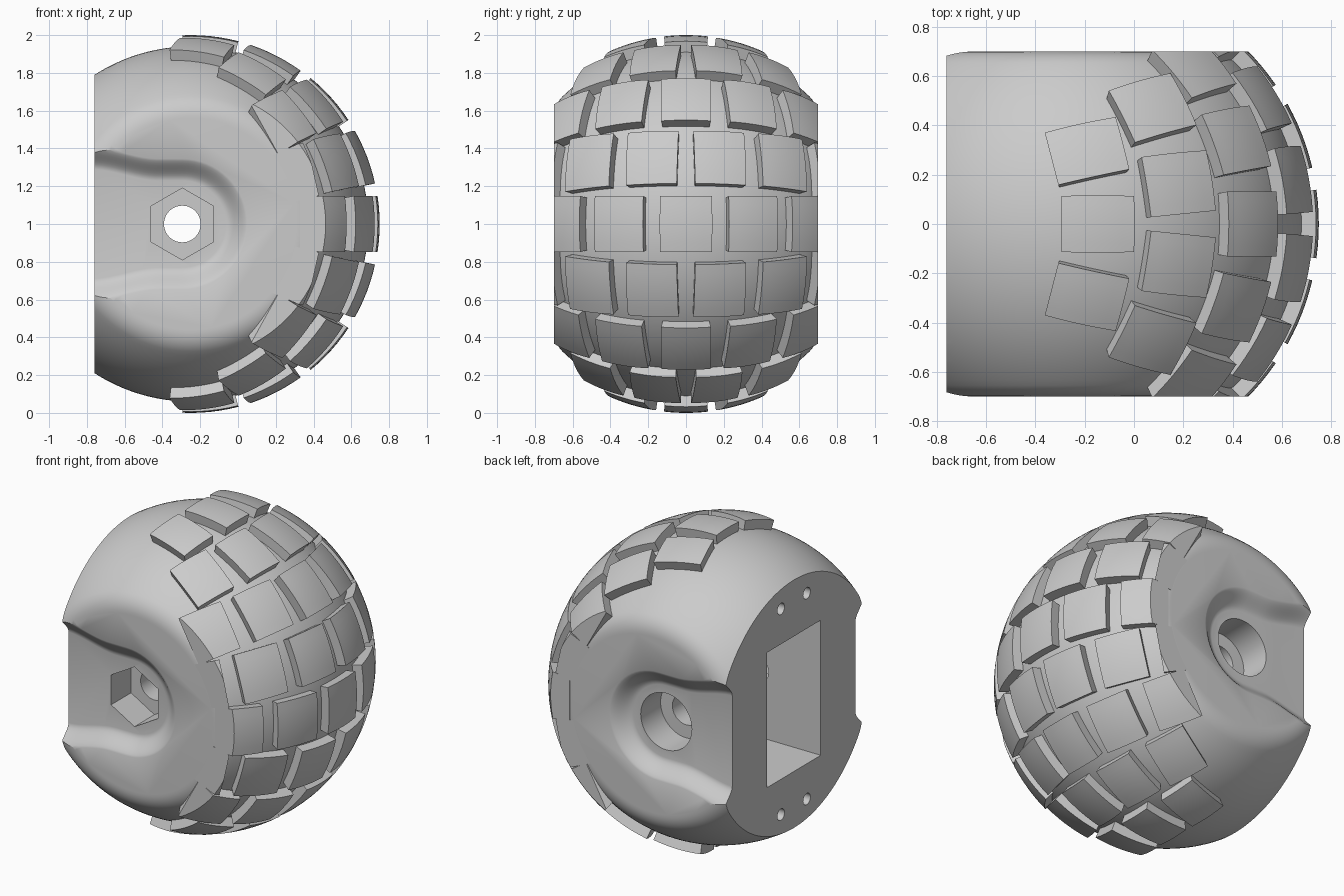
import bpy, bmesh, math
from mathutils import Matrix, Vector

if "Cube" in bpy.data.objects:
    bpy.data.objects.remove(bpy.data.objects["Cube"])

CX, CZ = -0.25, 1.0        # ball centre
R_BALL, R_TREAD = 0.94, 1.0
SIDE, BACK = 0.70, -0.76   # flat side planes and flat rear plane
AXLE_X = -0.295

grey = bpy.data.materials.new("light grey")
grey.diffuse_color = (0.6, 0.6, 0.6, 1)
grey.use_nodes = True
grey.node_tree.nodes["Principled BSDF"].inputs["Base Color"].default_value = grey.diffuse_color


def finish(bm, name):
    bmesh.ops.recalc_face_normals(bm, faces=bm.faces)
    me = bpy.data.meshes.new(name)
    bm.to_mesh(me)
    bm.free()
    ob = bpy.data.objects.new(name, me)
    bpy.context.collection.objects.link(ob)
    me.materials.append(grey)
    return ob


def loft(loops, name):
    """Closed solid from a stack of equal-length loops, capped at both ends."""
    bm = bmesh.new()
    rings = [[bm.verts.new(p) for p in loop] for loop in loops]
    n = len(rings[0])
    for a, b in zip(rings, rings[1:]):
        for i in range(n):
            j = (i + 1) % n
            bm.faces.new((a[i], a[j], b[j], b[i]))
    bm.faces.new(rings[0])
    bm.faces.new(rings[-1])
    return bm if name is None else finish(bm, name)


def cut_plane(bm, co, no):
    """Slice away the side the normal points to and cap the cut."""
    res = bmesh.ops.bisect_plane(bm, geom=bm.verts[:] + bm.edges[:] + bm.faces[:],
                                 plane_co=co, plane_no=no, clear_outer=True)
    edges = [g for g in res["geom_cut"] if isinstance(g, bmesh.types.BMEdge)]
    if edges and bm.faces:
        bmesh.ops.holes_fill(bm, edges=edges, sides=0)


def circle(r, n, phase=0.0):
    return [(r * math.cos(phase + 2 * math.pi * i / n),
             r * math.sin(phase + 2 * math.pi * i / n)) for i in range(n)]


def smooth(t):
    t = min(max(t, 0), 1)
    return t * t * (3 - 2 * t)


# Ball body: turned around the y axis, with soft rims to the flat sides
half = []
Y0 = 0.655
lat0 = math.asin(Y0 / R_BALL)
for i in range(25):
    a = lat0 * i / 24
    half.append((R_BALL * math.cos(a), R_BALL * math.sin(a)))
p0, p1, p2 = half[-1], (0.627, SIDE), (0.56, SIDE)
for i in range(1, 9):
    t = i / 8
    half.append(tuple((1 - t) ** 2 * a + 2 * t * (1 - t) * b + t * t * c
                      for a, b, c in zip(p0, p1, p2)))
profile = [(r, -y) for r, y in reversed(half[1:])] + half
bm = loft([[(CX + x, y, CZ + z) for x, z in circle(r, 128)] for r, y in profile], None)
cut_plane(bm, (BACK, 0, 0), (-1, 0, 0))
body = finish(bm, "ball_body")

cutters = []


def prism_y(name, r, n, y0, y1, phase=0.0):
    cutters.append(loft([[(AXLE_X + x, y, CZ + z) for x, z in circle(r, n, phase)]
                         for y in (y0, y1)], name))


# Side recess: round at the axle, flaring out to the rear
def recess_outline(d):
    top = []
    for i in range(20):
        x = -1.0 + (AXLE_X + 1.0) * i / 20
        top.append((x, 0.36 + 0.06 * smooth((-0.42 - x) / 0.36) + d))
    arc = []
    for i in range(33):
        a = math.pi / 2 - math.pi * i / 32
        arc.append((AXLE_X + (0.36 + d) * math.cos(a), (0.36 + d) * math.sin(a)))
    return top + arc + [(x, -z) for x, z in reversed(top)]


for s, label in ((-1, "front"), (1, "rear")):
    steps = [(0.0, 0.9)] + [(-0.13 * t / 10, 0.703 - 0.083 * smooth(t / 10))
                            for t in range(11)]
    cutters.append(loft([[(x, s * y, CZ + z) for x, z in recess_outline(d)]
                         for d, y in steps], label + "_recess_cutter"))

# Axle bore with a hexagonal seat on one side and a round seat on the other
prism_y("hex_seat_cutter", 0.19, 6, -0.9, -0.42, math.pi / 2)
prism_y("round_seat_cutter", 0.18, 48, 0.42, 0.9)
prism_y("axle_bore_cutter", 0.097, 48, -0.95, 0.95)

# Rectangular pocket and four screw holes in the rear plane
cutters.append(loft([[(x, y, z) for y, z in ((-.27, .57), (.27, .57), (.27, 1.43), (-.27, 1.43))]
                     for x in (-1.0, -0.12)], "pocket_cutter"))
for y in (-0.13, 0.13):
    for z in (0.345, 1.655):
        cutters.append(loft([[(x, y + a, z + b) for a, b in circle(0.036, 24)]
                             for x in (-1.0, -0.60)], "screw_hole_cutter"))

bpy.context.view_layer.objects.active = body
for c in cutters:
    mod = body.modifiers.new("cut", "BOOLEAN")
    mod.operation, mod.solver, mod.object = "DIFFERENCE", "EXACT", c
    bpy.ops.object.modifier_apply(modifier=mod.name)
    bpy.data.objects.remove(c)


# Tread blocks: curved pads on the ball, staggered row by row
def tread_block(row, col):
    e0 = math.radians(21) * row
    lat = math.radians(21.2) * col * (1 - 0.08 * e0 * e0)
    elev = e0 * (1 + 0.3 * lat * lat)
    twist = 0.5 * lat * e0
    hv = math.radians(8.0) * (1 - 0.08 * e0 * e0)
    hu = math.radians(8.6)
    rot = (Matrix.Rotation(-elev, 3, "Y") @ Matrix.Rotation(lat, 3, "Z")
           @ Matrix.Rotation(twist, 3, "X"))
    n = 6
    bm = bmesh.new()
    grids = []
    for rad in (0.90, R_TREAD):
        grid = []
        for i in range(n + 1):
            for j in range(n + 1):
                u, v = hu * (2 * i / n - 1), hv * (2 * j / n - 1)
                d = Vector((1, math.tan(v), math.tan(u))).normalized()
                grid.append(bm.verts.new(rot @ d * rad + Vector((CX, 0, CZ))))
        grids.append(grid)
        for i in range(n):
            for j in range(n):
                k = i * (n + 1) + j
                bm.faces.new((grid[k], grid[k + 1], grid[k + n + 2], grid[k + n + 1]))
    # side walls follow the border of the pad
    m = n + 1
    border = ([j for j in range(n)] + [i * m + n for i in range(n)]
              + [n * m + j for j in range(n, 0, -1)] + [i * m for i in range(n, 0, -1)])
    lo, hi = grids
    for a, b in zip(border, border[1:] + border[:1]):
        bm.faces.new((lo[a], lo[b], hi[b], hi[a]))
    for s in (-1, 1):
        cut_plane(bm, (0, s * SIDE, 0), (0, s, 0))
    if bm.faces:
        return finish(bm, "tread_block")
    bm.free()


blocks = []
columns = {0: (-2, -1, 0, 1, 2), 1: (-2.5, -1.5, -.5, .5, 1.5, 2.5), 2: (-2, -1, 0, 1, 2),
           3: (-1.5, -.5, .5, 1.5), 4: (-1, 0, 1)}
for row in range(-4, 5):
    for col in columns[abs(row)]:
        blocks.append(tread_block(row, col))

# Smooth curved faces, keep edges crisp
bpy.ops.object.select_all(action="DESELECT")
for ob in [body] + [b for b in blocks if b]:
    ob.select_set(True)
bpy.ops.object.shade_smooth_by_angle(angle=math.radians(30))
